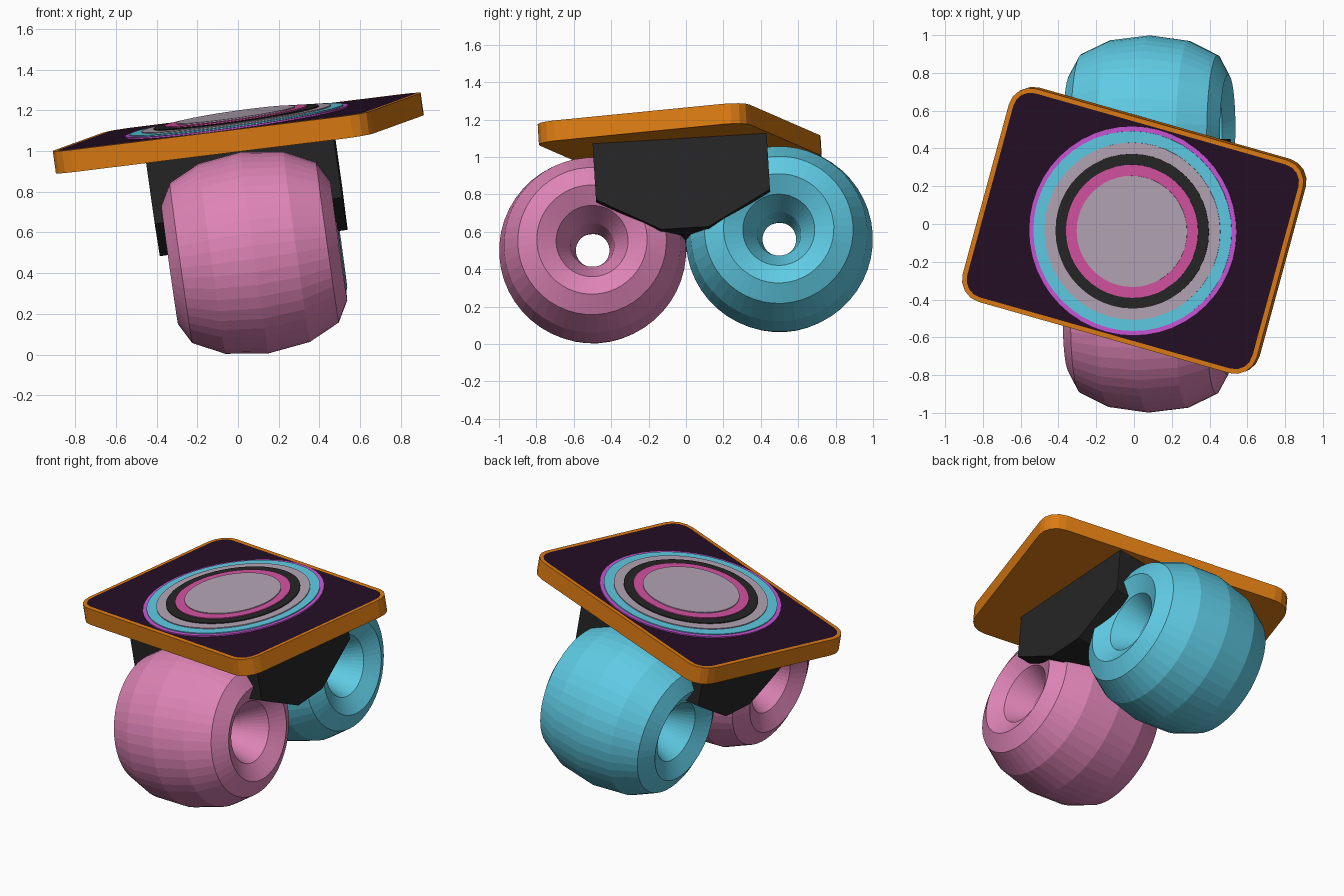
import bpy, bmesh, math
from mathutils import Matrix

if "Cube" in bpy.data.objects:
    bpy.data.objects.remove(bpy.data.objects["Cube"])


def lin(c):
    c /= 255
    return c / 12.92 if c <= 0.04045 else ((c + 0.055) / 1.055) ** 2.4


def mat(name, r, g, b):
    m = bpy.data.materials.new(name)
    m.diffuse_color = (lin(r), lin(g), lin(b), 1)
    m.use_nodes = True
    m.node_tree.nodes["Principled BSDF"].inputs["Base Color"].default_value = m.diffuse_color
    return m


PINK = mat("wheel pink", 222, 132, 182)
CYAN = mat("cyan", 95, 203, 228)
BLACK = mat("black", 37, 37, 37)
ORANGE = mat("orange", 220, 123, 18)
DARK = mat("dark purple", 36, 14, 37)
MAGENTA = mat("magenta", 202, 85, 214)
ROSE = mat("rose", 212, 82, 162)
GREY = mat("mauve grey", 180, 164, 180)

# whole board leans: pitch about x, roll about y
FRAME = (Matrix.Translation((0.08, 0, 0.53))
         @ Matrix.Rotation(math.radians(3.44), 4, 'X')
         @ Matrix.Rotation(math.radians(-8), 4, 'Y'))


def finish(bm, name, mats, local=Matrix()):
    bmesh.ops.recalc_face_normals(bm, faces=bm.faces)
    me = bpy.data.meshes.new(name)
    bm.to_mesh(me)
    bm.free()
    for m in mats:
        me.materials.append(m)
    ob = bpy.data.objects.new(name, me)
    ob.matrix_world = FRAME @ local
    bpy.context.collection.objects.link(ob)
    return ob


def prism(points, depth):
    """Extrude an xy outline from z = 0 up to depth; returns bmesh and top face."""
    bm = bmesh.new()
    base = bm.faces.new([bm.verts.new((x, y, 0)) for x, y in points])
    ext = bmesh.ops.extrude_face_region(bm, geom=[base], use_keep_orig=True)["geom"]
    bmesh.ops.translate(bm, vec=(0, 0, depth),
                        verts=[v for v in ext if isinstance(v, bmesh.types.BMVert)])
    top = next(f for f in ext if isinstance(f, bmesh.types.BMFace))
    return bm, top


# barrel wheels: stretched low-poly rings with their axis along x
for name, y, m in (("front_wheel", -0.5, PINK), ("back_wheel", 0.5, CYAN)):
    bpy.ops.mesh.primitive_torus_add(major_radius=0.295, minor_radius=0.205,
                                     major_segments=48, minor_segments=12)
    ob = bpy.context.object
    ob.name = name
    ob.data.transform(Matrix.Rotation(math.pi / 2, 4, 'Y')
                      @ Matrix.Diagonal((1, 1, 0.42 / 0.205, 1)))
    ob.matrix_world = FRAME @ Matrix.Translation((0, y, 0))
    ob.data.materials.append(m)

# bracket between the wheels: tapered profile swept along x
half = [(0.127, 0.026), (0.466, 0.207), (0.466, 0.51)]
profile = half + [(-y, z) for y, z in reversed(half)]
bm, _ = prism(profile, 0.93)
axes = Matrix(((0, 0, 1, -0.465), (1, 0, 0, 0), (0, 1, 0, 0), (0, 0, 0, 1)))
finish(bm, "bracket", [BLACK], axes)

# rounded deck with a dark inset top
W, H, R, N = 0.815, 0.587, 0.12, 4
outline = []
for k, (sx, sy) in enumerate(((1, 1), (-1, 1), (-1, -1), (1, -1))):
    for i in range(N + 1):
        a = (k + i / N) * math.pi / 2
        outline.append((sx * (W - R) + R * math.cos(a), sy * (H - R) + R * math.sin(a)))
bm, top = prism(outline, 0.11)
bmesh.ops.recalc_face_normals(bm, faces=bm.faces)
bmesh.ops.inset_region(bm, faces=[top], thickness=0.025)
top.material_index = 1
finish(bm, "deck", [ORANGE, DARK],
       Matrix.Translation((0, 0, 0.51)) @ Matrix.Rotation(math.radians(-15.3), 4, 'Z'))

# stacked target discs, each a little higher than the last
discs = (("outer_disc", 0.555, MAGENTA), ("cyan_disc", 0.53, CYAN),
         ("grey_disc", 0.47, GREY), ("black_disc", 0.41, BLACK),
         ("rose_disc", 0.353, ROSE), ("centre_disc", 0.295, GREY))
for i, (name, r, m) in enumerate(discs):
    circle = [(r * math.cos(math.tau * k / 48), r * math.sin(math.tau * k / 48))
              for k in range(48)]
    bm, _ = prism(circle, 0.009)
    finish(bm, name, [m], Matrix.Translation((0, 0, 0.619 + 0.006 * i)))
